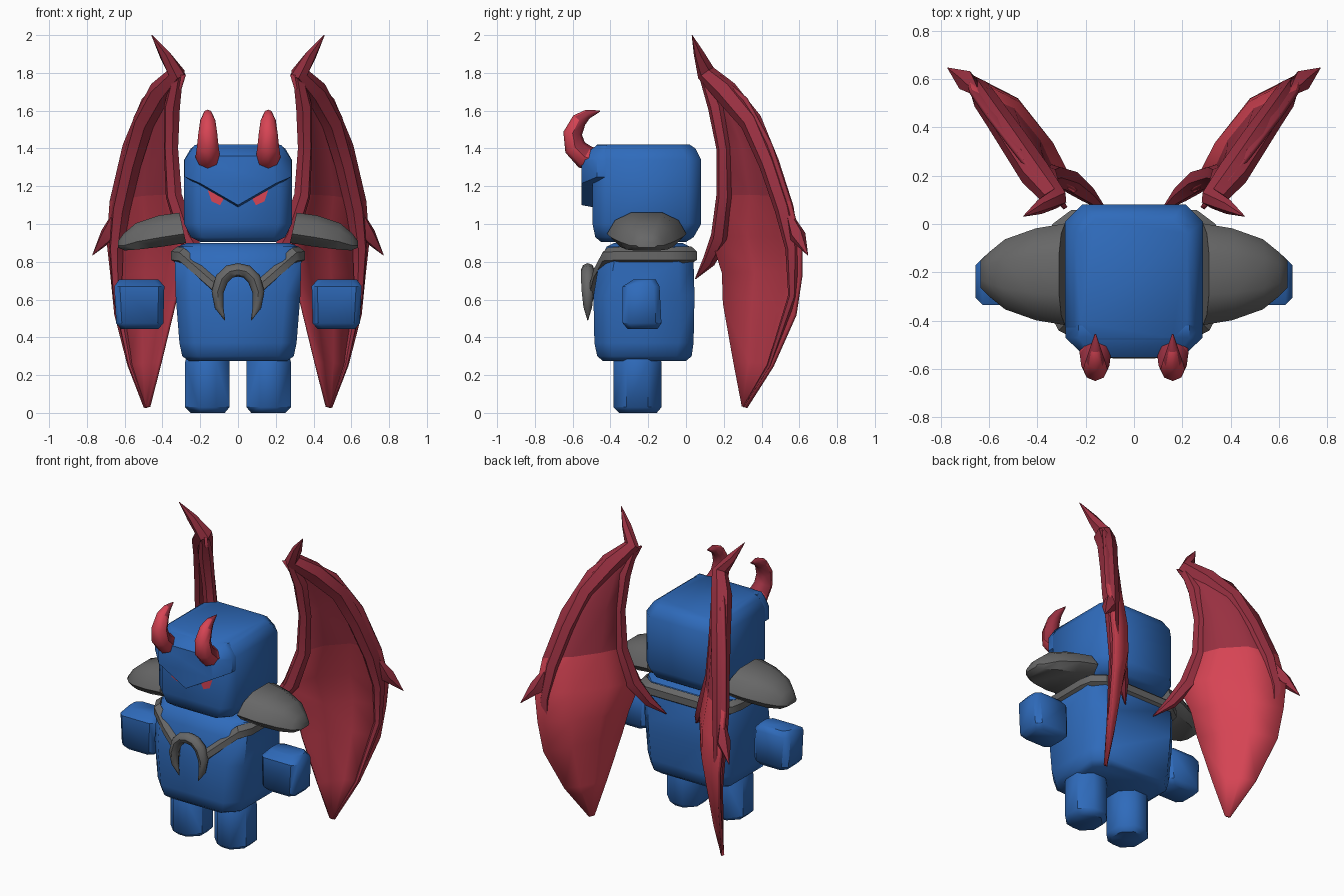
import bpy, bmesh, math
from mathutils import Vector

if "Cube" in bpy.data.objects:
    bpy.data.objects.remove(bpy.data.objects["Cube"])


def material(name, rgb):
    m = bpy.data.materials.new(name)
    m.diffuse_color = (*rgb, 1)
    m.use_nodes = True
    m.node_tree.nodes["Principled BSDF"].inputs["Base Color"].default_value = m.diffuse_color
    return m


BLUE = material("blue", (0.028, 0.147, 0.50))
GREY = material("grey", (0.135, 0.135, 0.135))
DARK = material("dark red", (0.32, 0.03, 0.053))
MID = material("mid red", (0.43, 0.037, 0.06))
BRIGHT = material("bright red", (0.68, 0.058, 0.089))


def finish(name, bm, mats, mirror=False, recalc=True):
    if recalc:
        bmesh.ops.recalc_face_normals(bm, faces=bm.faces)
    me = bpy.data.meshes.new(name)
    bm.to_mesh(me)
    bm.free()
    for m in mats:
        me.materials.append(m)
    ob = bpy.data.objects.new(name, me)
    bpy.context.collection.objects.link(ob)
    if mirror:
        ob.modifiers.new("mirror", 'MIRROR').use_mirror_merge = False
    return ob


def loft(name, rings, mat, mirror=False, closed=False):
    """Skin a list of equal-length point rings."""
    bm = bmesh.new()
    vs = [[bm.verts.new(p) for p in r] for r in rings]
    n = len(vs[0])
    pairs = list(zip(vs, vs[1:])) + ([(vs[-1], vs[0])] if closed else [])
    for a, b in pairs:
        for i in range(n):
            j = (i + 1) % n
            bm.faces.new((a[i], a[j], b[j], b[i]))
    if not closed:
        bm.faces.new(vs[0])
        bm.faces.new(vs[-1])
    return finish(name, bm, [mat], mirror)


def octagon(z, x0, x1, y0, y1, c):
    return [(x0 + c, y0, z), (x1 - c, y0, z), (x1, y0 + c, z), (x1, y1 - c, z),
            (x1 - c, y1, z), (x0 + c, y1, z), (x0, y1 - c, z), (x0, y0 + c, z)]


def tube(name, path, ref, mat, sides=6, mirror=False):
    """Tapered tube along points (x, y, z, radius)."""
    pts = [Vector(p[:3]) for p in path]
    rings = []
    for i, p in enumerate(pts):
        t = (pts[min(i + 1, len(pts) - 1)] - pts[max(i - 1, 0)]).normalized()
        v = t.cross(Vector(ref)).normalized()
        u = v.cross(t)
        rings.append([p + path[i][3] * (u * math.cos(a) + v * math.sin(a))
                      for a in (k * math.tau / sides for k in range(sides))])
    return loft(name, rings, mat, mirror)


# head with a heavy V-shaped brow
loft("head", [octagon(0.905, -.20, .20, -.45, .0, .05),
              octagon(0.93, -.25, .25, -.48, .04, .06),
              octagon(1.00, -.285, .285, -.495, .08, .07),
              octagon(1.34, -.285, .285, -.495, .08, .07),
              octagon(1.40, -.25, .25, -.49, .05, .07),
              octagon(1.42, -.22, .22, -.47, .02, .06)], BLUE)


def brow_ring(y, half, side, low, top_half, top):
    return [(0, y, low), (half, y, side), (half, y, 1.34), (top_half, y, top),
            (-top_half, y, top), (-half, y, 1.34), (-half, y, side)]


loft("brow", [brow_ring(-.42, .283, 1.25, 1.085, .23, 1.418),
              brow_ring(-.47, .283, 1.25, 1.085, .23, 1.418),
              brow_ring(-.552, .20, 1.215, 1.10, .17, 1.36)], BLUE)

# eyes
bm = bmesh.new()
bm.faces.new([bm.verts.new((x, -.499, z)) for x, z in
              ((.075, 1.135), (.095, 1.10), (.14, 1.12), (.16, 1.18))])
finish("eye", bm, [BRIGHT], True, recalc=False)

# torso, legs and floating hands
loft("torso", [octagon(.275, -.26, .26, -.44, .0, .08),
               octagon(.30, -.295, .295, -.47, .03, .08),
               octagon(.37, -.31, .31, -.485, .04, .08),
               octagon(.62, -.33, .33, -.49, .045, .08),
               octagon(.80, -.335, .335, -.46, .04, .08),
               octagon(.88, -.32, .32, -.42, .02, .08),
               octagon(.90, -.27, .27, -.38, -.02, .08)], BLUE)
loft("leg", [octagon(0, .07, .25, -.355, -.155, .06),
             octagon(.03, .045, .28, -.385, -.13, .07),
             octagon(.27, .045, .28, -.385, -.13, .07),
             octagon(.31, .06, .27, -.37, -.145, .07)], BLUE, True)
loft("hand", [octagon(.445, .42, .62, -.31, -.15, .03),
              octagon(.475, .395, .645, -.335, -.13, .03),
              octagon(.67, .39, .655, -.335, -.14, .03),
              octagon(.705, .42, .63, -.28, -.16, .03)], BLUE, True)

# shoulder pads: domed arches tapering outward
pad = []
for x, lean, half, z0, z1 in ((.275, .035, .21, .90, 1.06), (.40, .02, .19, .88, 1.045),
                              (.53, .01, .145, .865, 1.005), (.60, .005, .09, .86, .95),
                              (.635, 0, .055, .875, .91)):
    h = z1 - z0
    pad.append([(x + lean * f, -.208 + half * s, z0 + h * f) for s, f in
                ((-.75, 0), (-1, .3), (-.8, .75), (-.4, 1), (.4, 1), (.8, .75), (1, .3), (.75, 0))])
loft("shoulder_pad", pad, GREY, True)

# collar strap, dropping to a V on the chest
half = [(.25, .045, .835), (.325, -.01, .835), (.34, -.09, .835), (.34, -.35, .835),
        (.30, -.43, .83), (.20, -.475, .74), (.09, -.50, .64)]
path = half + [(-x, y, z) for x, y, z in reversed(half)]
rings = []
for x, y, z in path:
    out = Vector((x, (y + .2) * 1.3, 0)).normalized() * .02
    p = Vector((x, y, z))
    rings.append([p + out * .8 + Vector((0, 0, .02)), p - out + Vector((0, 0, .045)),
                  p - out - Vector((0, 0, .045)), p + out * .8 - Vector((0, 0, .025))])
front_gap = loft("collar_strap", rings[:7] , GREY, True)
loft("collar_back", [rings[0], rings[-1]], GREY)

# crescent pendant
side = [(.07, -.52, .49, .002), (.10, -.52, .56, .023), (.108, -.52, .64, .032),
        (.085, -.52, .71, .036), (.045, -.52, .748, .036)]
tube("pendant", side + [(0, -.52, .757, .036)] +
     [(-x, y, z, r) for x, y, z, r in reversed(side)], (0, 1, 0), GREY, 8)

# horns, lighter on the front
horn = tube("horn", [(.16, -.47, 1.335, .06), (.16, -.535, 1.355, .065), (.16, -.587, 1.405, .058),
                     (.16, -.60, 1.48, .05), (.16, -.565, 1.55, .04), (.16, -.52, 1.582, .025),
                     (.16, -.455, 1.598, .003)], (1, 0, 0), DARK, 8, True)
horn.data.materials.append(BRIGHT)
for f in horn.data.polygons:
    f.material_index = 1 if f.normal.y < -.25 or f.center.z < 1.37 else 0

# wing membrane: inner and outer edge per row, middle cupped backwards
rows = [((.29, .06, 1.79), (.40, .17, 1.78)), ((.34, .14, 1.63), (.51, .31, 1.66)),
        ((.345, .18, 1.40), (.61, .44, 1.42)), ((.33, .18, 1.15), (.68, .54, 1.12)),
        ((.25, .13, .93), (.695, .60, .90)), ((.30, .19, .74), (.675, .60, .72)),
        ((.345, .195, .58), (.655, .57, .52)), ((.42, .25, .27), (.585, .45, .25)),
        ((.48, .295, .035), (.50, .31, .03))]
bm = bmesh.new()
grid = []
for r, (a, b) in enumerate(rows):
    a, b = Vector(a), Vector(b)
    cup = Vector((-.06, .05, .02)) * math.sin(math.pi * r / 8)
    grid.append([bm.verts.new(p) for p in
                 (a, a.lerp(b, .33) + cup * .8, a.lerp(b, .66) + cup, b)])
for r in range(len(grid) - 1):
    for c in range(3):
        f = bm.faces.new((grid[r][c], grid[r + 1][c], grid[r + 1][c + 1], grid[r][c + 1]))
        f.material_index = 0 if r < 3 else 1
wing = finish("wing_membrane", bm, [DARK, MID, DARK, BRIGHT], True, recalc=False)
sol = wing.modifiers.new("thickness", 'SOLIDIFY')
sol.thickness = .018
sol.material_offset = 2

# wing bones: leading edge with hooked tip, arm to the back, outer spur
FACE = (.75, -.65, 0)
tube("wing_leading_bone", [(.457, .032, 2.0, .002), (.39, .07, 1.90, .03), (.325, .105, 1.80, .05),
                           (.41, .21, 1.70, .065), (.50, .345, 1.54, .06), (.565, .44, 1.32, .055),
                           (.62, .52, 1.08, .052), (.645, .565, .87, .04), (.64, .565, .62, .025),
                           (.57, .44, .25, .012), (.49, .302, .03, .002)], FACE, DARK, 6, True)
tube("wing_arm_bone", [(.11, .05, .71, .003), (.19, .12, .80, .035), (.27, .18, .93, .05),
                       (.34, .205, 1.15, .045), (.355, .20, 1.40, .04), (.35, .16, 1.62, .045),
                       (.32, .10, 1.78, .03)], FACE, DARK, 6, True)
tube("wing_spur", [(.655, .55, 1.04, .02), (.69, .59, .94, .045), (.77, .645, .835, .002)],
     FACE, DARK, 5, True)

# smooth shading with sharp edges kept
for ob in bpy.context.scene.objects:
    ob.select_set(True)
    bpy.context.view_layer.objects.active = ob
bpy.ops.object.shade_smooth_by_angle(angle=math.radians(45))
